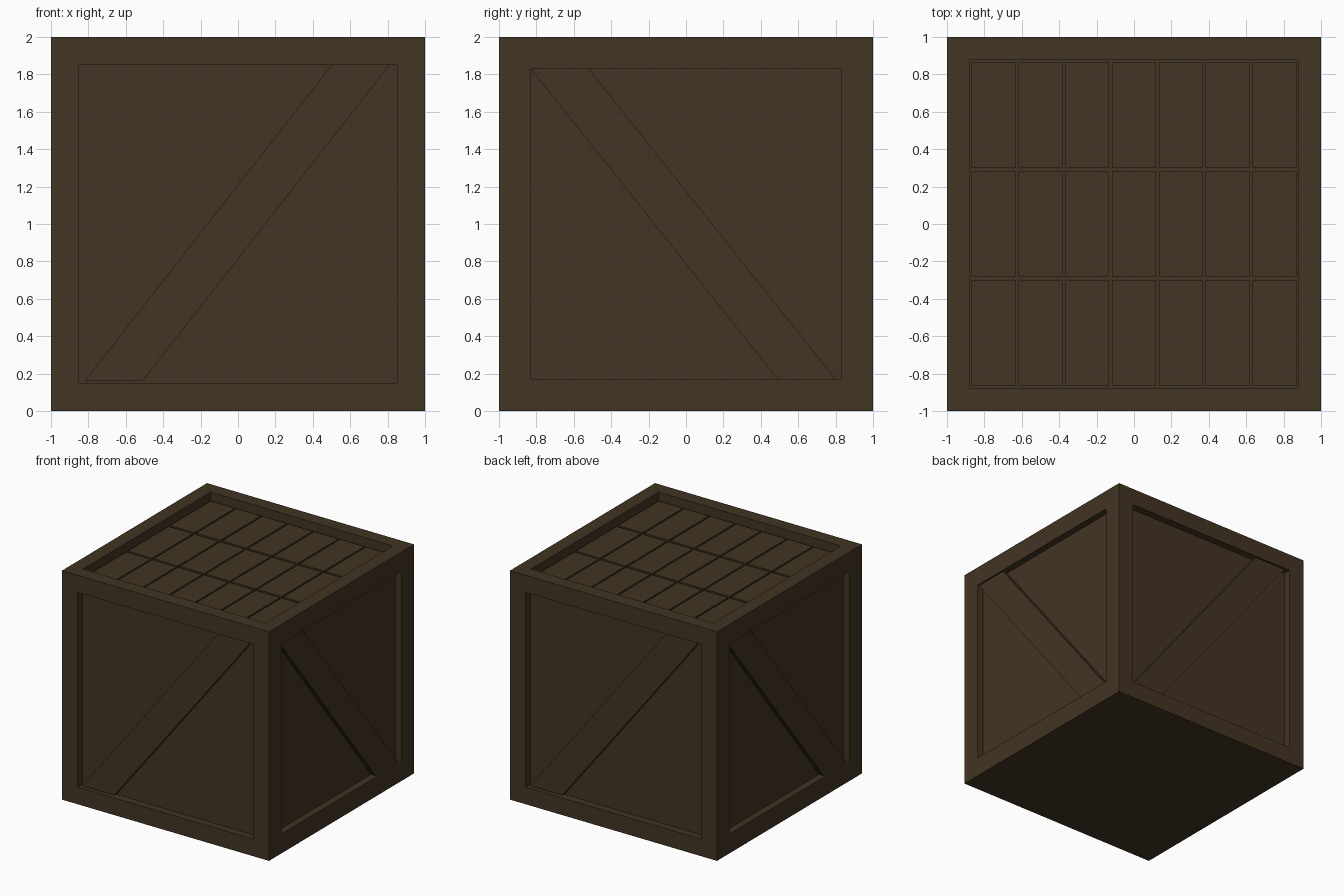
import bpy, bmesh
from mathutils import Vector, Matrix
import math

if "Cube" in bpy.data.objects:
    bpy.data.objects.remove(bpy.data.objects["Cube"])

wood = bpy.data.materials.new("dark_brown_wood")
wood.diffuse_color = (0.054, 0.035, 0.016, 1)
wood.use_nodes = True
wood.node_tree.nodes["Principled BSDF"].inputs["Base Color"].default_value = wood.diffuse_color


def finish(bm, name):
    bmesh.ops.recalc_face_normals(bm, faces=bm.faces[:])
    me = bpy.data.meshes.new(name)
    bm.to_mesh(me)
    bm.free()
    me.materials.append(wood)
    ob = bpy.data.objects.new(name, me)
    bpy.context.collection.objects.link(ob)
    return ob


# Crate body: a cube with a recessed panel on four sides and the top
bm = bmesh.new()
bmesh.ops.create_cube(bm, size=2, matrix=Matrix.Translation((0, 0, 1)))
bm.normal_update()
for f in [f for f in bm.faces if f.normal.z > -0.5]:
    n = f.normal.copy()
    if abs(n.y) > 0.5:
        border, depth = 0.15, 0.065
    elif abs(n.x) > 0.5:
        border, depth = 0.17, 0.058
    else:
        border, depth = 0.12, 0.095
    # inset rim, then inset again with no width to make the recess walls
    bmesh.ops.inset_region(bm, faces=[f], thickness=border, use_even_offset=True)
    new = bmesh.ops.extrude_discrete_faces(bm, faces=[f])["faces"][0]
    bmesh.ops.translate(bm, verts=new.verts[:], vec=-n * depth)
finish(bm, "crate_body")


# Diagonal braces: a parallelogram profile (u across, z up) in a recess
def brace(name, profile, inner, outer, angle):
    bm = bmesh.new()
    face = bm.faces.new([bm.verts.new((u, -inner, z)) for u, z in profile])
    ext = bmesh.ops.extrude_face_region(bm, geom=[face])["geom"]
    verts = [e for e in ext if isinstance(e, bmesh.types.BMVert)]
    bmesh.ops.translate(bm, verts=verts, vec=(0, inner - outer, 0))
    bmesh.ops.rotate(bm, verts=bm.verts[:], cent=(0, 0, 0),
                     matrix=Matrix.Rotation(math.radians(angle), 3, 'Z'))
    finish(bm, name)


rising = [(-0.82, 0.16), (-0.51, 0.16), (0.81, 1.85), (0.50, 1.85)]
falling = [(0.49, 0.17), (0.80, 0.17), (-0.52, 1.83), (-0.83, 1.83)]
brace("front_brace", rising, 0.93, 0.98, 0)
brace("back_brace", rising, 0.93, 0.98, 180)
brace("right_brace", falling, 0.935, 0.985, 90)
brace("left_brace", falling, 0.935, 0.985, 270)

# Lid slats: seven columns by three rows with narrow grooves between
bm = bmesh.new()
for i in range(7):
    for j in range(3):
        m = Matrix.Translation(((i - 3) * 0.25, (j - 1) * 0.583, 1.917))
        bmesh.ops.create_cube(bm, size=1,
                              matrix=m @ Matrix.Diagonal((0.235, 0.56, 0.03, 1)))
finish(bm, "lid_slats")
